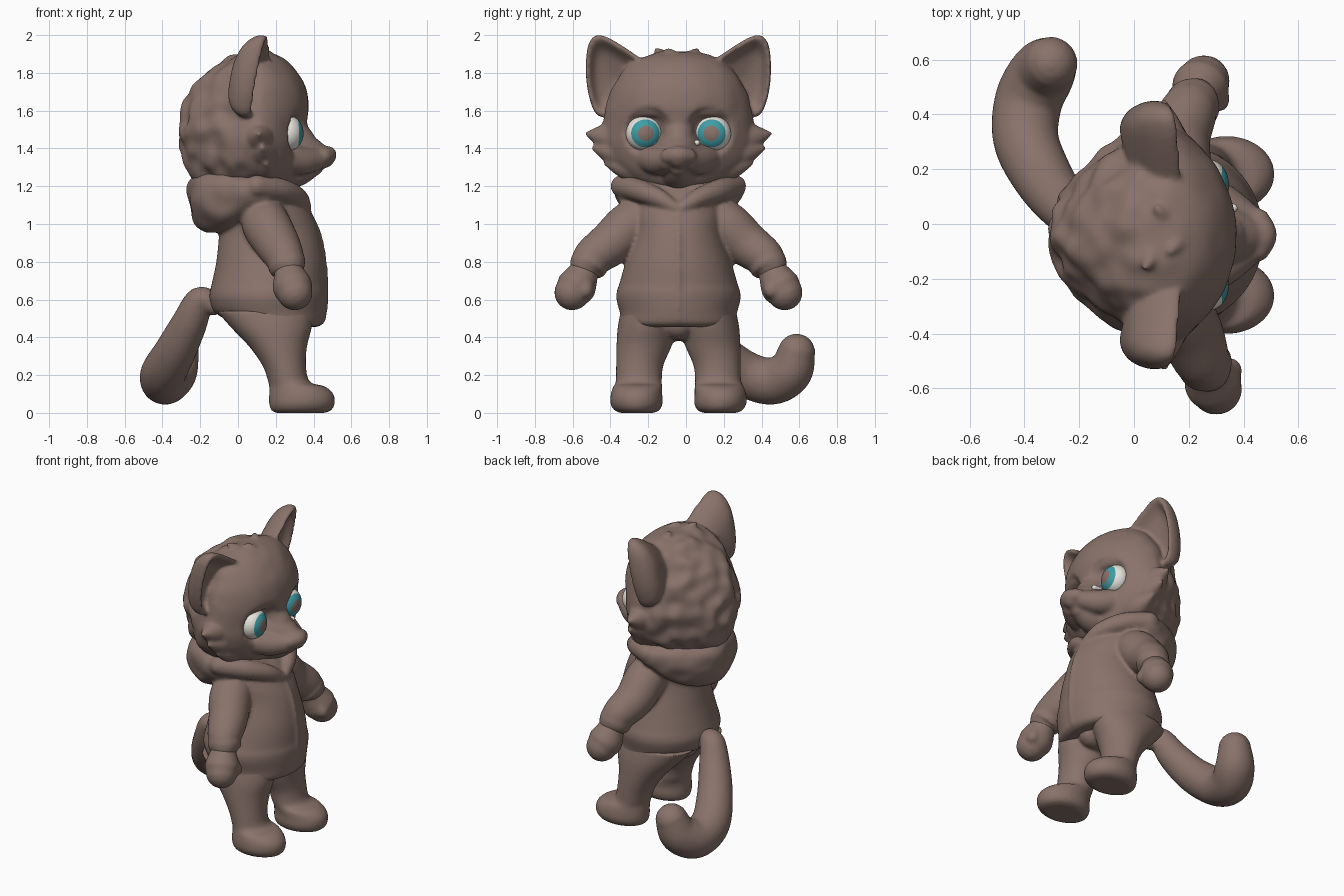
import bpy, bmesh, math
from mathutils import Vector, Matrix, noise

cube = bpy.data.objects.get("Cube")
if cube:
    bpy.data.objects.remove(cube)

MID = -0.04  # y of the body's symmetry plane


def material(name, rgb):
    m = bpy.data.materials.new(name)
    m.use_nodes = True
    m.diffuse_color = (*rgb, 1)
    m.node_tree.nodes["Principled BSDF"].inputs["Base Color"].default_value = (*rgb, 1)
    return m


brown = material("warm brown", (0.25, 0.17, 0.145))
white = material("eye white", (0.8, 0.78, 0.72))
teal = material("iris teal", (0.05, 0.34, 0.39))


def finish(name, bm, mats, fuse=False):
    """Turn a bmesh into an object; fuse melts its overlapping pieces into one skin."""
    bmesh.ops.recalc_face_normals(bm, faces=bm.faces)
    for f in bm.faces:
        f.smooth = True
    mesh = bpy.data.meshes.new(name)
    bm.to_mesh(mesh)
    bm.free()
    for m in mats:
        mesh.materials.append(m)
    obj = bpy.data.objects.new(name, mesh)
    bpy.context.collection.objects.link(obj)
    if fuse:
        remesh = obj.modifiers.new("Fuse", "REMESH")
        remesh.mode = "VOXEL"
        remesh.voxel_size = 0.011
        remesh.use_smooth_shade = True
        soften = obj.modifiers.new("Soften", "SMOOTH")
        soften.factor = 0.5
        soften.iterations = 6


def spline(pts, n, closed=False):
    """Catmull-Rom curve through tuples of any length."""
    out, k = [], len(pts)
    for i in range(k if closed else k - 1):
        if closed:
            q = [pts[(i + j) % k] for j in (-1, 0, 1, 2)]
        else:
            q = [pts[max(0, min(k - 1, i + j))] for j in (-1, 0, 1, 2)]
        for s in range(n):
            t = s / n
            out.append(tuple(b + 0.5 * t * (c - a + t * (2 * a - 5 * b + 4 * c - d + t * (3 * (b - c) + d - a)))
                             for a, b, c, d in zip(*q)))
    return out if closed else out + [tuple(pts[-1])]


def skin(bm, rings, shape=None):
    """Bridge rings of points, cap both ends, optionally reshape each vertex."""
    rows = [[bm.verts.new(shape(Vector(p)) if shape else p) for p in ring] for ring in rings]
    n = len(rows[0])
    for a, b in zip(rows, rows[1:]):
        for i in range(n):
            bm.faces.new((a[i], a[(i + 1) % n], b[(i + 1) % n], b[i]))
    for row in (rows[0], rows[-1]):
        bm.faces.new(row)


def loft(bm, sections, seg=64, shape=None):
    """Stack of ovals: (z, back x, front x, centre y, half width)."""
    rings = []
    for z, x0, x1, y, hy in spline(sections, 6):
        rings.append([((x0 + x1) / 2 + (x1 - x0) / 2 * math.cos(a), y + hy * math.sin(a), z)
                      for a in (math.tau * i / seg for i in range(seg))])
    skin(bm, rings, shape)


def tube(bm, pts, seg=28):
    """Round-ended tube through (x, y, z, radius)."""
    path = spline(pts, 6)
    pos = [Vector(p[:3]) for p in path]
    tan = [(pos[min(i + 1, len(pos) - 1)] - pos[max(i - 1, 0)]).normalized() for i in range(len(pos))]
    side = tan[0].orthogonal().normalized()
    angles = [math.radians(d) for d in (85, 65, 45, 22)]
    rings = []

    def ring(c, t, r):
        u = (side - t * side.dot(t)).normalized()
        w = t.cross(u)
        rings.append([c + r * (math.cos(a) * u + math.sin(a) * w)
                      for a in (math.tau * i / seg for i in range(seg))])
        return u

    for a in angles:
        ring(pos[0] - tan[0] * path[0][3] * math.sin(a), tan[0], path[0][3] * math.cos(a))
    for c, t, p in zip(pos, tan, path):
        side = ring(c, t, p[3])
    for a in reversed(angles):
        ring(pos[-1] + tan[-1] * path[-1][3] * math.sin(a), tan[-1], path[-1][3] * math.cos(a))
    skin(bm, rings)


def taper_back(p, amount):
    """Narrow the rear so it comes to a blunt wedge."""
    t = max(0, min(1, (0.12 - p.x) / 0.3))
    p.y = MID + (p.y - MID) * (1 - amount * t)
    return p


# Head: flat sockets around the eyes, clumpy fur on the back
EYE_DY, EYE_Z = 0.182, 1.48


def shape_head(p):
    p = taper_back(p, 0.28)
    dy = abs(p.y - MID)
    if p.x > 0.1:
        d = math.hypot(dy - EYE_DY, p.z - EYE_Z)
        if d < 0.15:
            p.x = min(p.x, 0.285 - 0.3 * max(0, dy - EYE_DY) + max(0, d - 0.095) * 1.4)
    fur = max(0.12, min(1, (0.2 - p.x) / 0.25))
    out = Vector((p.x, p.y - MID, p.z - 1.52)).normalized()
    return p + out * noise.noise(p * 11) * 0.03 * fur


head, jacket, legs, tail = (bmesh.new() for _ in range(4))

loft(head, [(1.17, -0.16, 0.22, MID, 0.16), (1.21, -0.22, 0.29, MID, 0.25),
            (1.27, -0.26, 0.32, MID, 0.34), (1.34, -0.29, 0.34, MID, 0.40),
            (1.43, -0.305, 0.35, MID, 0.43), (1.52, -0.305, 0.36, MID, 0.42),
            (1.62, -0.285, 0.375, MID, 0.395), (1.72, -0.235, 0.36, MID, 0.36),
            (1.81, -0.15, 0.31, MID, 0.30), (1.87, -0.06, 0.25, MID, 0.23),
            (1.905, 0.03, 0.18, MID, 0.12), (1.915, 0.09, 0.11, MID, 0.02)], seg=112, shape=shape_head)

# Snout, nose, lower jaw and bridge
tube(head, [(0.24, MID, 1.39, 0.14), (0.34, MID, 1.375, 0.115), (0.42, MID, 1.36, 0.08), (0.455, MID, 1.355, 0.06)])
tube(head, [(0.455, MID - 0.055, 1.36, 0.042), (0.475, MID, 1.365, 0.048), (0.455, MID + 0.055, 1.36, 0.042)])
tube(head, [(0.2, MID, 1.29, 0.12), (0.31, MID, 1.285, 0.09), (0.395, MID, 1.31, 0.06)])
tube(head, [(0.28, MID, 1.58, 0.09), (0.285, MID, 1.5, 0.085), (0.335, MID, 1.43, 0.08)])

# Forehead tuft
for x, y, lean in ((0.1, 0.02, 0.04), (0.15, -0.06, -0.04), (0.06, -0.1, -0.06)):
    tube(head, [(x, y, 1.86, 0.06), (x, y + lean * 0.5, 1.895, 0.035), (x - 0.02, y + lean, 1.925, 0.012)], seg=14)

EAR = [(0.07, 1.76), (0.13, 1.83), (0.21, 1.885), (0.3, 1.945), (0.38, 1.99), (0.44, 1.998), (0.48, 1.94),
       (0.49, 1.8), (0.47, 1.66), (0.42, 1.57), (0.3, 1.58), (0.15, 1.66)]
EAR_RINGS = [(0.08, -0.125), (0.45, -0.115), (0.78, -0.08), (0.96, -0.03), (1, 0.01),
             (0.96, 0.035), (0.86, 0.03), (0.6, -0.02), (0.08, -0.04)]

for s, side in ((1, "left"), (-1, "right")):
    def y(d):
        return MID + s * d

    # Cupped ear
    rings = []
    for k, off in spline(EAR_RINGS, 4):
        ring = []
        for d, z in spline(EAR, 5, closed=True):
            d, z = 0.35 + (d - 0.35) * k, 1.77 + (z - 1.77) * k
            ring.append((0.085 + off + 0.2 * (z - 1.77) - 0.2 * (d - 0.36), y(d), z))
        rings.append(ring)
    skin(head, rings)

    # Cheek fur, muzzle pad and brow
    for d, z, x, r in ((0.485, 1.478, 0.11, 0.1), (0.45, 1.4, 0.13, 0.1), (0.385, 1.32, 0.15, 0.09)):
        tube(head, [(x, y(d - 0.2), z - 0.03, r), (x, y(d - 0.09), z - 0.015, r * 0.7), (x, y(d), z, 0.014)], seg=16)
    tube(head, [(0.27, y(0.14), 1.345, 0.078), (0.34, y(0.1), 1.335, 0.075), (0.41, y(0.06), 1.34, 0.06)])
    tube(head, [(0.3, y(0.07), 1.59, 0.035), (0.29, y(0.17), 1.605, 0.038), (0.23, y(0.28), 1.58, 0.035)])

    # Eye turned slightly inward, ringed with colour around its forward axis
    eye = bmesh.new()
    bmesh.ops.create_uvsphere(eye, u_segments=40, v_segments=28, radius=1)
    for f in eye.faces:
        h = f.calc_center_median().z
        f.material_index = 2 if h > math.cos(math.radians(26)) else 1 if h > math.cos(math.radians(52)) else 0
    eye.transform(Matrix.Translation((0.265, y(EYE_DY), EYE_Z)) @ Matrix.Diagonal((0.082, 0.096, 0.094, 1))
                  @ Matrix.Rotation(math.radians(-6 * s), 4, "Z") @ Matrix.Rotation(math.pi / 2, 4, "Y"))
    finish(f"{side}_eye", eye, [white, teal, brown])

    # Sleeve with a puffed cuff
    dx = 0.015 if s < 0 else -0.03
    tube(jacket, [(0.13, y(0.14), 1.06, 0.11), (0.15, y(0.25), 0.995, 0.128), (0.19 + dx, y(0.355), 0.9, 0.12),
                  (0.23 + dx, y(0.45), 0.83, 0.105), (0.25 + dx, y(0.485), 0.79, 0.09)])
    tube(jacket, [(0.235 + dx, y(0.455), 0.815, 0.08), (0.24 + dx, y(0.465), 0.8, 0.1),
                  (0.25 + dx, y(0.485), 0.77, 0.098), (0.255 + dx, y(0.49), 0.76, 0.075)])

    # Mitten hand and thumb
    hand = bmesh.new()
    tube(hand, [(0.255 + dx, y(0.5), 0.745, 0.08), (0.272 + dx, y(0.537), 0.675, 0.105), (0.285 + dx, y(0.562), 0.638, 0.096)])
    tube(hand, [(0.3 + dx, y(0.5), 0.7, 0.05), (0.335 + dx, y(0.495), 0.65, 0.046)])
    finish(f"{side}_hand", hand, [brown], fuse=True)

    # Leg running down into the foot
    loft(legs, [(0, 0.2, 0.46, y(0.22), 0.09), (0.015, 0.175, 0.495, y(0.22), 0.12),
                (0.05, 0.165, 0.512, y(0.222), 0.138), (0.1, 0.165, 0.505, y(0.222), 0.136),
                (0.14, 0.165, 0.46, y(0.215), 0.13), (0.165, 0.16, 0.38, y(0.21), 0.122),
                (0.25, 0.13, 0.36, y(0.205), 0.125), (0.35, 0.06, 0.365, y(0.183), 0.145),
                (0.45, -0.035, 0.39, y(0.165), 0.157), (0.54, -0.115, 0.4, y(0.15), 0.155)])

    # Front edge of the hood
    tube(jacket, [(0.1, y(0.3), 1.2, 0.06), (0.23, y(0.22), 1.18, 0.06),
                  (0.32, y(0.11), 1.14, 0.05), (0.36, y(0.015), 1.085, 0.03)])

# Seat of the trousers between the legs
tube(legs, [(0.04, MID, 0.5, 0.09), (0.15, MID, 0.47, 0.09), (0.29, MID, 0.475, 0.09)])

# Small pale corner of the left eye
corner = bmesh.new()
tube(corner, [(0.32, 0.062, 1.428, 0.014), (0.362, 0.058, 1.43, 0.016)], seg=16)
finish("left_eye_corner", corner, [white])

# Jacket body with hem band, hood and front seam
loft(jacket, [(0.455, 0.06, 0.42, MID, 0.25), (0.475, -0.02, 0.452, MID, 0.295),
              (0.53, -0.12, 0.465, MID, 0.31), (0.6, -0.15, 0.472, MID, 0.328),
              (0.645, -0.148, 0.473, MID, 0.326), (0.68, -0.14, 0.467, MID, 0.314),
              (0.8, -0.115, 0.46, MID, 0.28), (0.95, -0.1, 0.43, MID, 0.235),
              (1.05, -0.1, 0.39, MID, 0.235), (1.15, -0.08, 0.33, MID, 0.22),
              (1.22, -0.05, 0.26, MID, 0.17)])
loft(jacket, [(0.955, -0.18, -0.05, MID, 0.1), (0.985, -0.225, 0.05, MID, 0.19), (1.04, -0.25, 0.16, MID, 0.27),
              (1.1, -0.262, 0.25, MID, 0.325), (1.16, -0.268, 0.3, MID, 0.352),
              (1.22, -0.26, 0.27, MID, 0.34), (1.265, -0.23, 0.2, MID, 0.28)],
     shape=lambda p: taper_back(p, 0.15) + Vector((p.x, p.y - MID, 0)).normalized() * noise.noise(p * 8) * 0.025)
tube(jacket, [(0.37, MID, 1.07, 0.014), (0.428, MID, 0.95, 0.014), (0.457, MID, 0.8, 0.014),
              (0.467, MID, 0.62, 0.014), (0.452, MID, 0.49, 0.014)], seg=12)

# Tail curling round to the left
tube(tail, [(-0.13, -0.01, 0.57, 0.055), (-0.2, 0.01, 0.595, 0.075), (-0.26, 0.07, 0.47, 0.095), (-0.335, 0.175, 0.32, 0.11),
            (-0.395, 0.31, 0.21, 0.12), (-0.385, 0.45, 0.167, 0.124), (-0.335, 0.55, 0.22, 0.12), (-0.305, 0.585, 0.32, 0.1)])

for part, bm in (("head", head), ("hooded_jacket", jacket), ("legs", legs), ("tail", tail)):
    finish(part, bm, [brown], fuse=True)
